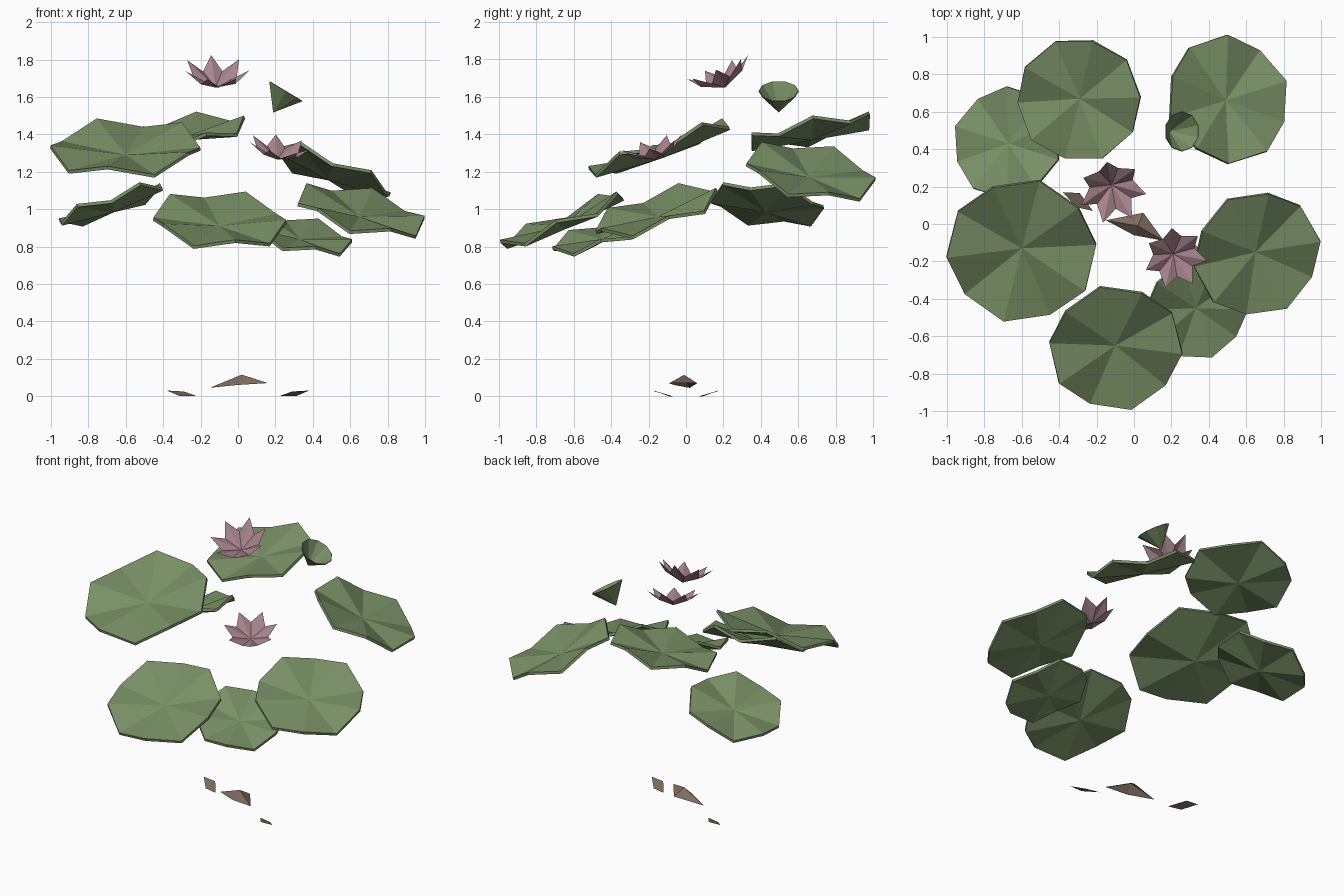
import bpy
from math import cos, sin, tau, radians
from mathutils import Vector

cube = bpy.data.objects.get("Cube")
if cube:
    bpy.data.objects.remove(cube, do_unlink=True)


def make_material(name, color):
    mat = bpy.data.materials.new(name)
    mat.use_nodes = True
    mat.diffuse_color = (*color, 1)
    mat.node_tree.nodes["Principled BSDF"].inputs["Base Color"].default_value = (*color, 1)
    return mat


green = make_material("leaf green", (0.19, 0.28, 0.13))
pink = make_material("petal pink", (0.39, 0.23, 0.27))
brown = make_material("mud brown", (0.21, 0.145, 0.11))


def add_mesh(name, verts, faces, mat, thickness=0):
    mesh = bpy.data.meshes.new(name)
    mesh.from_pydata(verts, [], faces)
    mesh.materials.append(mat)
    obj = bpy.data.objects.new(name, mesh)
    bpy.context.collection.objects.link(obj)
    if thickness:
        solid = obj.modifiers.new("thickness", "SOLIDIFY")
        solid.thickness = thickness
        solid.offset = -1
    return obj


def add_fan(name, apex, slope, phase, count, high, low, mat, thickness=0):
    """Fan from a low apex to a rim alternating between (radius, height) pairs."""
    tilt = Vector((0, 0, 1)).rotation_difference(Vector((-slope[0], -slope[1], 1)))
    verts = [Vector(apex)]
    for i in range(count):
        angle = radians(phase) + tau * i / count
        radius, height = low if i % 2 else high
        rim = Vector((radius * cos(angle), radius * sin(angle), height))
        verts.append(Vector(apex) + tilt @ rim)
    faces = [(0, i + 1, (i + 1) % count + 1) for i in range(count)]
    return add_mesh(name, verts, faces, mat, thickness)


# Wavy floating leaves: apex, slope of the surface, rim phase, radius
leaves = {
    "back_left_leaf": ((-0.29, 0.67, 1.385), (0.14, 0.19), 4, 0.335),
    "low_left_leaf": ((-0.67, 0.43, 1.0), (0.35, -0.13), 18, 0.30),
    "left_leaf": ((-0.60, -0.13, 1.29), (0.04, 0.36), 40, 0.40),
    "front_leaf": ((-0.10, -0.65, 0.91), (-0.07, 0.42), 68, 0.355),
    "low_front_leaf": ((0.33, -0.45, 0.84), (-0.20, 0.30), 0, 0.275),
    "right_leaf": ((0.65, -0.15, 0.96), (-0.25, 0.31), 11, 0.345),
    "back_right_leaf": ((0.49, 0.66, 1.17), (-0.41, -0.20), 18, 0.345),
}
for name, (apex, slope, phase, r) in leaves.items():
    add_fan(name, apex, slope, phase, 10, (r, 0.20 * r), (r, 0.04 * r), green, 0.018)

# Rolled young leaf
add_fan("rolled_leaf", (0.19, 0.495, 1.52), (-0.6, 0), 18, 10,
        (0.105, 0.13), (0.105, 0.13), green, 0.004)

# Star-shaped open flowers
add_fan("upper_flower", (-0.12, 0.21, 1.65), (-0.05, 0.40), -3, 14,
        (0.18, 0.115), (0.12, 0.05), pink)
add_fan("lower_flower", (0.21, -0.16, 1.265), (-0.15, 0.28), -5, 14,
        (0.17, 0.09), (0.115, 0.04), pink)

# Folded mud ridge
ridge = [(-0.15, 0.02, 0.045), (0.02, -0.01, 0.115), (0.16, -0.09, 0.07),
         (0, -0.06, 0.06), (0.05, 0.06, 0.07)]
add_mesh("mud_ridge", ridge, [(0, 3, 1), (3, 2, 1), (0, 1, 4), (1, 2, 4)], brown)

# Thin mud flakes on either side
flake = [(-0.38, 0.17, 0.03), (-0.31, 0.09, 0), (-0.22, 0.07, 0), (-0.29, 0.165, 0.025)]
for name, side in (("right_flake", 1), ("left_flake", -1)):
    add_mesh(name, [(side * x, side * y, z) for x, y, z in flake], [(0, 1, 2, 3)], brown)
